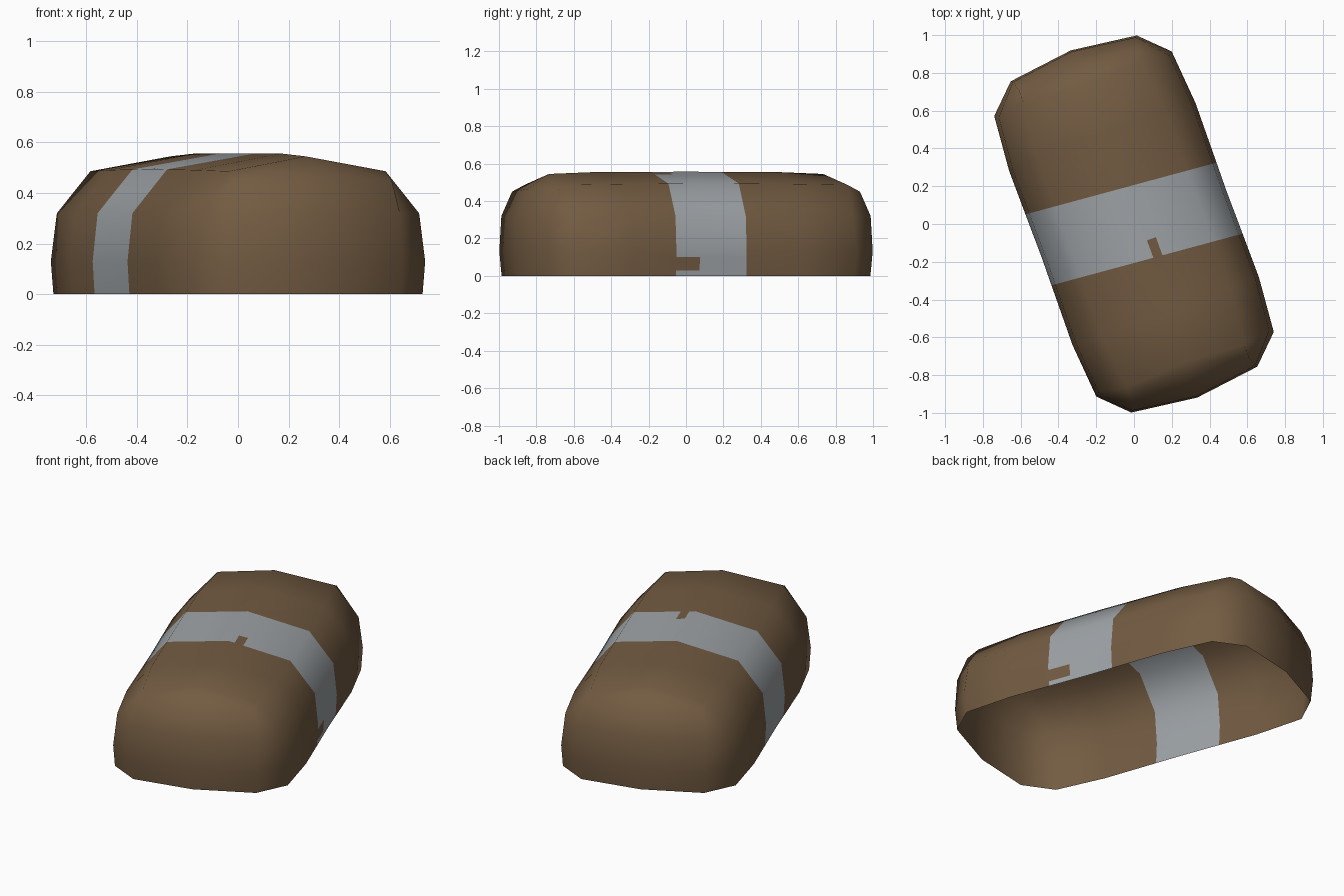
import bpy, bmesh, math
from mathutils import Vector

if "Cube" in bpy.data.objects:
    bpy.data.objects.remove(bpy.data.objects["Cube"])


def material(name, col):
    m = bpy.data.materials.new(name)
    m.diffuse_color = (*col, 1)
    m.use_nodes = True
    m.node_tree.nodes["Principled BSDF"].inputs["Base Color"].default_value = m.diffuse_color
    return m


# One quarter of the shell: rings from the open base up to the top ridge
outline = [(.52, 0), (.525, .49), (.50, .79), (.355, .933), (0, .978)]
rings = [
    [(v * .985, u * .988, 0) for v, u in outline],
    [(v, u, .13) for v, u in outline],
    [(.50, 0, .32), (.505, .49, .32), (.48, .775, .32), (.345, .925, .32), (0, .97, .32)],
    [(.36, 0, .495), (.36, .5, .491), (.33, .80, .486), (.33, .87, .45), (0, .90, .465)],
    [(0, 0, .557), (0, .5, .556), (0, .78, .545), (0, .78, .545), (0, .78, .545)],
]
bm = bmesh.new()
for sx in (1, -1):
    for sy in (1, -1):
        grid = [[bm.verts.new((x * sx, y * sy, z)) for x, y, z in r] for r in rings]
        for lo, hi in zip(grid, grid[1:]):
            for j in range(4):
                quad = [lo[j], lo[j + 1], hi[j + 1], hi[j]]
                bm.faces.new(quad if sx * sy > 0 else quad[::-1])
bmesh.ops.remove_doubles(bm, verts=bm.verts, dist=.0005)


def cut(co, no, keep=lambda c: True):
    faces = [f for f in bm.faces if keep(f.calc_center_median())]
    edges = {e for f in faces for e in f.edges}
    verts = {v for f in faces for v in f.verts}
    bmesh.ops.bisect_plane(bm, geom=list(verts) + list(edges) + faces, dist=.0001,
                           plane_co=co, plane_no=no)


# Slightly slanted tape band around the middle
slant = Vector((.085, 1, 0))
HALF = .2
for s in (-HALF, HALF):
    cut((0, s, 0), slant)


def in_band(c):
    return abs(c.dot(slant)) < HALF


# Small torn nicks in the tape: one on top, one low on the right side
def top_area(c):
    return in_band(c) and c.z > .5 and c.x > 0


def side_area(c):
    return in_band(c) and c.z < .13 and c.x > .4


for x in (.035, .085):
    cut((x, 0, 0), (1, 0, 0), top_area)
cut((0, -.105, 0), (0, 1, 0), lambda c: top_area(c) and .035 < c.x < .085)
for z in (.03, .10):
    cut((0, 0, z), (0, 0, 1), side_area)
cut((0, -.11, 0), (0, 1, 0), lambda c: side_area(c) and .03 < c.z < .10)

for f in bm.faces:
    c = f.calc_center_median()
    nick = (top_area(c) and .035 < c.x < .085 and c.y < -.105) or \
           (side_area(c) and .03 < c.z < .10 and c.y < -.11)
    f.material_index = int(in_band(c) and not nick)
    f.smooth = True

me = bpy.data.meshes.new("wrapped_package")
bm.to_mesh(me)
bm.free()
me.materials.append(material("brown wrapping", (.17, .105, .054)))
me.materials.append(material("grey tape", (.34, .365, .385)))
ob = bpy.data.objects.new("wrapped_package", me)
ob.rotation_euler.z = math.radians(20)
bpy.context.collection.objects.link(ob)
